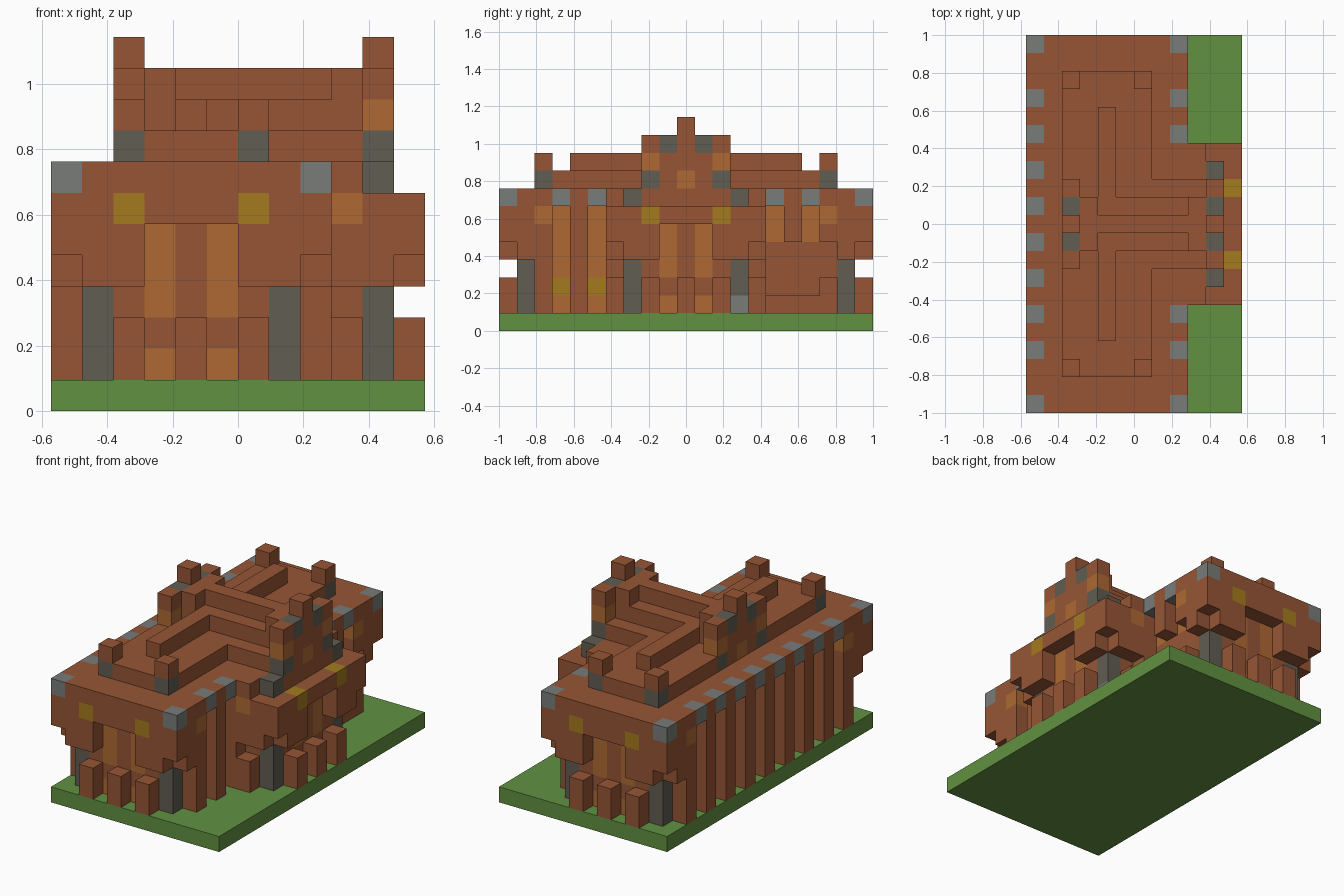
import bpy
import bmesh
from mathutils import Vector

cube = bpy.data.objects.get("Cube")
if cube:
    bpy.data.objects.remove(cube)

U = 2 / 21                       # block edge length
NX, NY = 12, 21                  # plot size in blocks
EAST, LAST = 8, 20               # last column of the hall, last row of the plot


def to_linear(v):
    v /= 255
    return v / 12.92 if v <= 0.04045 else ((v + 0.055) / 1.055) ** 2.4


def material(name, *rgb):
    mat = bpy.data.materials.new(name)
    colour = [to_linear(v) for v in rgb] + [1]
    mat.diffuse_color = colour
    mat.use_nodes = True
    mat.node_tree.nodes["Principled BSDF"].inputs["Base Color"].default_value = colour
    return mat


MATS = {
    "brick": material("brick brown", 150, 85, 53),
    "grass": material("grass green", 98, 145, 66),
    "amber": material("amber glass", 174, 105, 50),
    "gold": material("gold", 164, 123, 30),
    "stone": material("light stone", 120, 124, 121),
    "slate": material("dark stone", 96, 93, 82),
}
cells = {}                       # block position -> (part, colour)


def span(v):
    return range(v[0], v[1] + 1) if isinstance(v, tuple) else [v]


def fill(part, colour, x, y, z, flip_x=False, flip_y=True):
    """Fill a block range, optionally mirrored across the hall and front to back."""
    for i in span(x):
        for j in span(y):
            for k in span(z):
                for a in {i, EAST - i} if flip_x else {i}:
                    for b in {j, LAST - j} if flip_y else {j}:
                        cells[a, b, k] = (part, colour)


# Grass plot
fill("ground", "grass", (0, NX - 1), (0, LAST), 0)

# Main hall: inset core with a wide eave
fill("hall_walls", "brick", (1, 7), (1, 19), (1, 7))
fill("hall_eave", "brick", (0, 8), (0, LAST), 7)

# Hall end facades: stepped overhang, posts, windows and dark corners
fill("end_overhang", "brick", (0, 8), 0, 6)
fill("end_overhang", "brick", 0, 0, 5, True)
fill("end_overhang", "brick", (1, 2), 0, (4, 5), True)
fill("end_overhang", "brick", 0, 1, (4, 6), True)
fill("end_overhang", "gold", 2, 0, 6, True)
fill("hall_corner", "slate", 1, 1, (1, 3), True)
fill("end_window", "amber", 3, 1, (3, 5), True)
fill("end_window", "amber", 3, 1, 1, True)
for col in (2, 4, 6):
    fill("end_post", "brick", col, 0, (1, 2))

# Long sides: pillars with tall windows between them
for row in range(2, 19, 2):
    fill("side_pillar", "brick", 0, row, (1, 6), True)
for row in range(3, 18, 2):
    fill("side_window", "amber", 1, row, (1, 6), True)
    fill("side_window", "gold", 1, row, 2, True)
    fill("hall_eave", "stone", 0, row, 7, True)
fill("hall_eave", "stone", 0, 0, 7, True)
fill("side_pillar", "amber", 0, 2, 6, True)

# Doorway niche with a step on one side
fill("doorway", "brick", 7, (15, 17), (1, 4), flip_y=False)
for k in (1, 2, 3, 4):
    cells.pop((8, 16, k), None)
    if k > 2:
        cells.pop((8, 18, k), None)
fill("door_step", "brick", 8, (15, 17), 1, flip_y=False)

# Side wing: same facade idea as the hall ends
fill("wing_walls", "brick", (8, 10), (7, 13), (1, 7))
fill("wing_roof", "brick", 9, (6, 14), 7)
fill("wing_overhang", "brick", 11, (6, 14), 6)
fill("wing_overhang", "brick", 11, 6, 5)
fill("wing_overhang", "brick", 11, (7, 8), (4, 5))
fill("wing_overhang", "brick", (9, 10), 6, (4, 6))
fill("wing_overhang", "gold", 11, 8, 6)
fill("wing_overhang", "amber", 9, 6, 6)
fill("wing_corner", "slate", 10, 7, (1, 3))
fill("wing_corner", "stone", 10, 13, 1, flip_y=False)
fill("wing_corner", "slate", 10, 7, 7)
fill("wing_window", "amber", 10, 9, (3, 5))
fill("wing_window", "amber", 10, 9, 1)
for row in (8, 10):
    fill("wing_post", "brick", 11, row, (1, 2))
fill("wing_post", "brick", 9, 6, (1, 2))

# Stepped hall roof with ridge and corner turrets
fill("hall_roof", "brick", (2, 6), (2, 18), 8)
fill("hall_ridge", "brick", 4, (4, 16), 9)
fill("roof_turret", "slate", 2, 2, 8, True)
fill("roof_turret", "brick", 2, 2, 9, True)

# Stepped cross roof
fill("cross_roof", "brick", (2, 10), (8, 12), 8)
fill("cross_roof", "brick", (3, 9), (9, 11), 9)
fill("cross_ridge", "brick", (3, 9), 10, 10)

# Gables at both ends of the cross roof
for col, inner in ((2, 3), (10, 9)):
    fill("gable", "brick", inner, (9, 11), 10)
    fill("gable", "brick", col, (8, 12), (8, 10))
    fill("gable", "slate", col, 8, 8)
    fill("gable", "amber", col, 8, 9)
    fill("gable", "amber", col, 10, 8)
    fill("gable", "slate", col, 9, 10)
    fill("gable", "brick", col, 10, 11)


def build(part):
    """Make one mesh from the exposed block faces of a part."""
    own = {c: v[1] for c, v in cells.items() if v[0] == part}
    colours = sorted(set(own.values()))
    bm = bmesh.new()
    for cell, colour in own.items():
        for axis in range(3):
            for sign in (-1, 1):
                beside = list(cell)
                beside[axis] += sign
                if tuple(beside) in cells:
                    continue
                normal, side = Vector(), Vector()
                normal[axis] = sign / 2
                side[(axis + 1) % 3] = 1 / 2
                up = normal.cross(side) * 2 * 1
                centre = Vector(cell) + Vector((0.5, 0.5, 0.5)) + normal
                centre -= Vector((NX / 2, NY / 2, 0))
                quad = (-side - up, side - up, side + up, up - side)
                face = bm.faces.new([bm.verts.new((centre + q) * U) for q in quad])
                face.material_index = colours.index(colour)
    bmesh.ops.remove_doubles(bm, verts=bm.verts, dist=U / 100)
    mesh = bpy.data.meshes.new(part)
    bm.to_mesh(mesh)
    bm.free()
    for colour in colours:
        mesh.materials.append(MATS[colour])
    bpy.context.collection.objects.link(bpy.data.objects.new(part, mesh))


for part in sorted({v[0] for v in cells.values()}):
    build(part)
